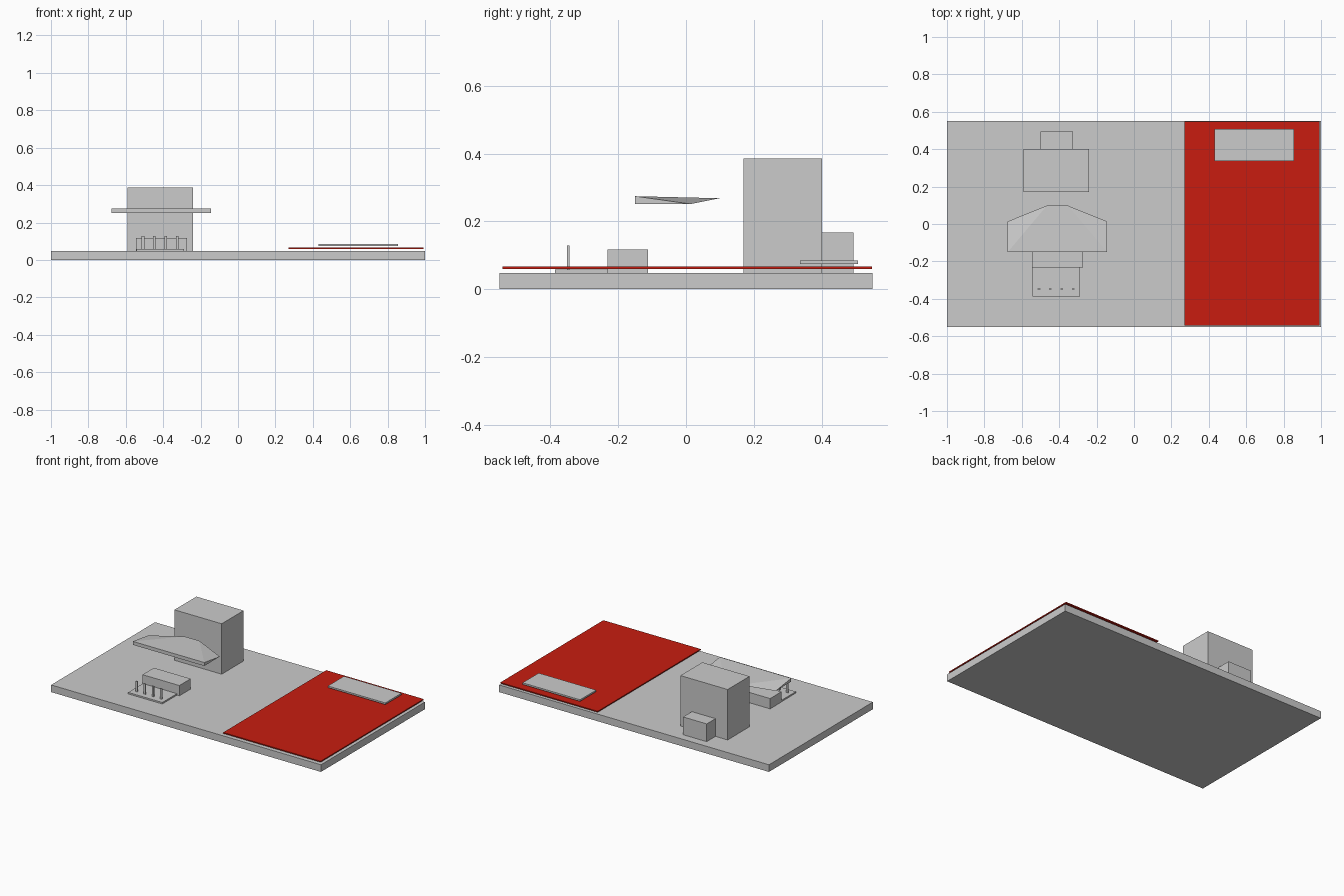
import bpy, bmesh

if "Cube" in bpy.data.objects:
    bpy.data.objects.remove(bpy.data.objects["Cube"])


def mesh_object(name, verts, faces):
    bm = bmesh.new()
    vs = [bm.verts.new(v) for v in verts]
    for f in faces:
        bm.faces.new([vs[i] for i in f])
    bmesh.ops.recalc_face_normals(bm, faces=bm.faces)
    mesh = bpy.data.meshes.new(name)
    bm.to_mesh(mesh)
    bm.free()
    ob = bpy.data.objects.new(name, mesh)
    bpy.context.collection.objects.link(ob)
    return ob


def box(name, x, y, z):
    """Box from (min, max) ranges on each axis."""
    verts = [(a, b, c) for a in x for b in y for c in z]
    faces = [(0, 1, 3, 2), (4, 6, 7, 5), (0, 4, 5, 1),
             (2, 3, 7, 6), (0, 2, 6, 4), (1, 5, 7, 3)]
    return mesh_object(name, verts, faces)


TOP = 0.048

# Ground slab
box("base_slab", (-1, 1), (-0.55, 0.55), (0, TOP))

# Thin red floor sheet and the low panel hovering over it
red = bpy.data.materials.new("red")
red.diffuse_color = (0.58, 0.012, 0.005, 1)
red.use_nodes = True
red.node_tree.nodes["Principled BSDF"].inputs["Base Color"].default_value = red.diffuse_color
sheet = box("red_floor", (0.27, 0.992), (-0.542, 0.549), (0.0595, 0.0665))
sheet.data.materials.append(red)
box("low_panel", (0.43, 0.856), (0.337, 0.508), (0.074, 0.085))

# Tall block with small annex behind
box("tall_block", (-0.59, -0.24), (0.17, 0.402), (TOP, 0.386))
box("rear_annex", (-0.5, -0.325), (0.402, 0.495), (TOP, 0.167))

# Counter, step plate and posts
box("counter", (-0.545, -0.272), (-0.232, -0.112), (TOP, 0.117))
box("step_plate", (-0.543, -0.29), (-0.387, -0.232), (TOP, 0.058))
for i in range(4):
    x = -0.508 + 0.061 * i
    box(f"post_{i + 1}", (x - 0.007, x + 0.007), (-0.351, -0.344), (0.058, 0.128))

# Faceted canopy: thick front edge tapering to the sides and back
cx = -0.41
profile = [(0.265, -0.15, 0.274), (0.265, -0.15, 0.251),
           (0.265, 0.014, 0.251), (0.055, 0.099, 0.268)]
verts = [(cx + s * x, y, z) for s in (-1, 1) for x, y, z in profile]
mesh_object("canopy", verts, [
    (0, 1, 5, 4), (0, 4, 7, 3), (0, 3, 2), (4, 6, 7),
    (0, 2, 1), (4, 5, 6), (1, 2, 6, 5), (2, 3, 7, 6)])
